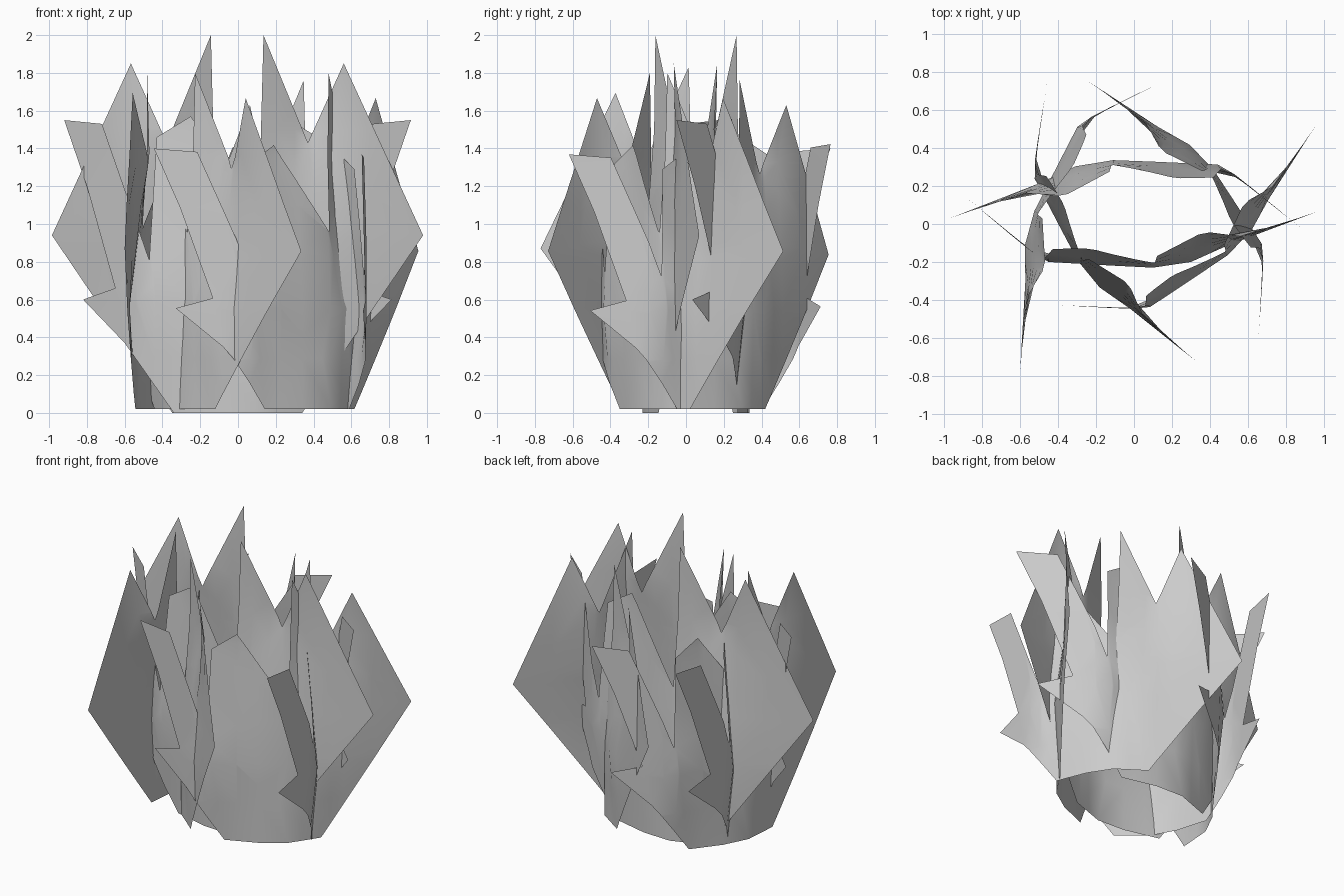
import bpy, bmesh

if "Cube" in bpy.data.objects:
    bpy.data.objects.remove(bpy.data.objects["Cube"])

# Jagged outline of one flame sheet, seen from the front (x, z)
OUTLINE = [(-.34, 0), (.34, 0), (.98, .94), (.56, 1.85), (.37, 1.43), (.135, 2.0),
           (.11, 1.05), (-.25, 1.57), (-.43, 1.46), (-.47, .81), (-.72, 1.53),
           (-.92, 1.55), (-.80, 1.2), (-.65, .66), (-.82, .60), (-.60, .37)]

# Plan curves (x, y) of the sheet at its foot, its belly and near its tips
FOOT = [(-.92, .17), (-.55, -.12), (-.34, -.16), (-.1, -.22), (.1, -.23),
        (.34, -.145), (.5, -.09), (.98, .07)]
BELLY = [(-.92, .17), (-.55, -.14), (-.45, -.2), (-.1, -.22), (.1, -.23),
         (.3, -.2), (.5, -.11), (.98, .07)]
CROWN = [(-.92, .17), (-.53, -.15), (-.45, -.13), (-.25, -.13), (.1, -.18),
         (.37, -.04), (.56, -.065), (.98, .07)]

# Plan position of each sheet: narrow end, wide tip, height scale, base height
SHEETS = [
    ((-.92, .17), (.98, .07), 1.0, 0),
    ((.915, -.05), (-.985, .025), 1.0, 0),
    ((-.445, -.425), (.955, .515), .89, .02),
    ((.655, -.62), (-.245, .755), .87, .02),
    ((.18, .765), (-.60, -.77), .905, .02),
    ((-.455, .765), (.335, -.73), .89, .02),
]


def interp(curve, x):
    for (x0, y0), (x1, y1) in zip(curve, curve[1:]):
        if x <= x1:
            return y0 + (y1 - y0) * (x - x0) / (x1 - x0)
    return curve[-1][1]


def bend(x, z):
    foot, belly, crown = (interp(c, x) for c in (FOOT, BELLY, CROWN))
    return interp([(0, foot), (.6, belly), (1.5, crown), (2, crown)], z)


def flame_sheet(name, end, tip, height, base):
    bm = bmesh.new()
    face = bm.faces.new([bm.verts.new((x, 0, z)) for x, z in OUTLINE])
    face.normal_update()
    bmesh.ops.triangulate(bm, faces=[face])
    # Cut the flat sheet into a grid so that it can curve
    cuts = [((x, 0, 0), (1, 0, 0)) for x in (-.54, -.45, -.25, -.1, .1, .2, .3, .4, .5, .7)]
    cuts += [((0, 0, z), (0, 0, 1)) for z in (.3, .6, .9, 1.2, 1.5)]
    for co, no in cuts:
        bmesh.ops.bisect_plane(bm, geom=bm.verts[:] + bm.edges[:] + bm.faces[:],
                               plane_co=co, plane_no=no, dist=1e-5)
    # Turn and scale in plan so that both ends land on their positions
    a, b = complex(*FOOT[0]), complex(*FOOT[-1])
    e, t = complex(*end), complex(*tip)
    turn = (t - e) / (b - a)
    for v in bm.verts:
        p = e + (complex(v.co.x, bend(v.co.x, v.co.z)) - a) * turn
        v.co = (p.real, p.imag, base + v.co.z * height)
    mesh = bpy.data.meshes.new(name)
    bm.to_mesh(mesh)
    bm.free()
    mesh.shade_smooth()
    bpy.context.collection.objects.link(bpy.data.objects.new(name, mesh))


for i, sheet in enumerate(SHEETS):
    flame_sheet(f"flame_sheet_{i + 1}", *sheet)
